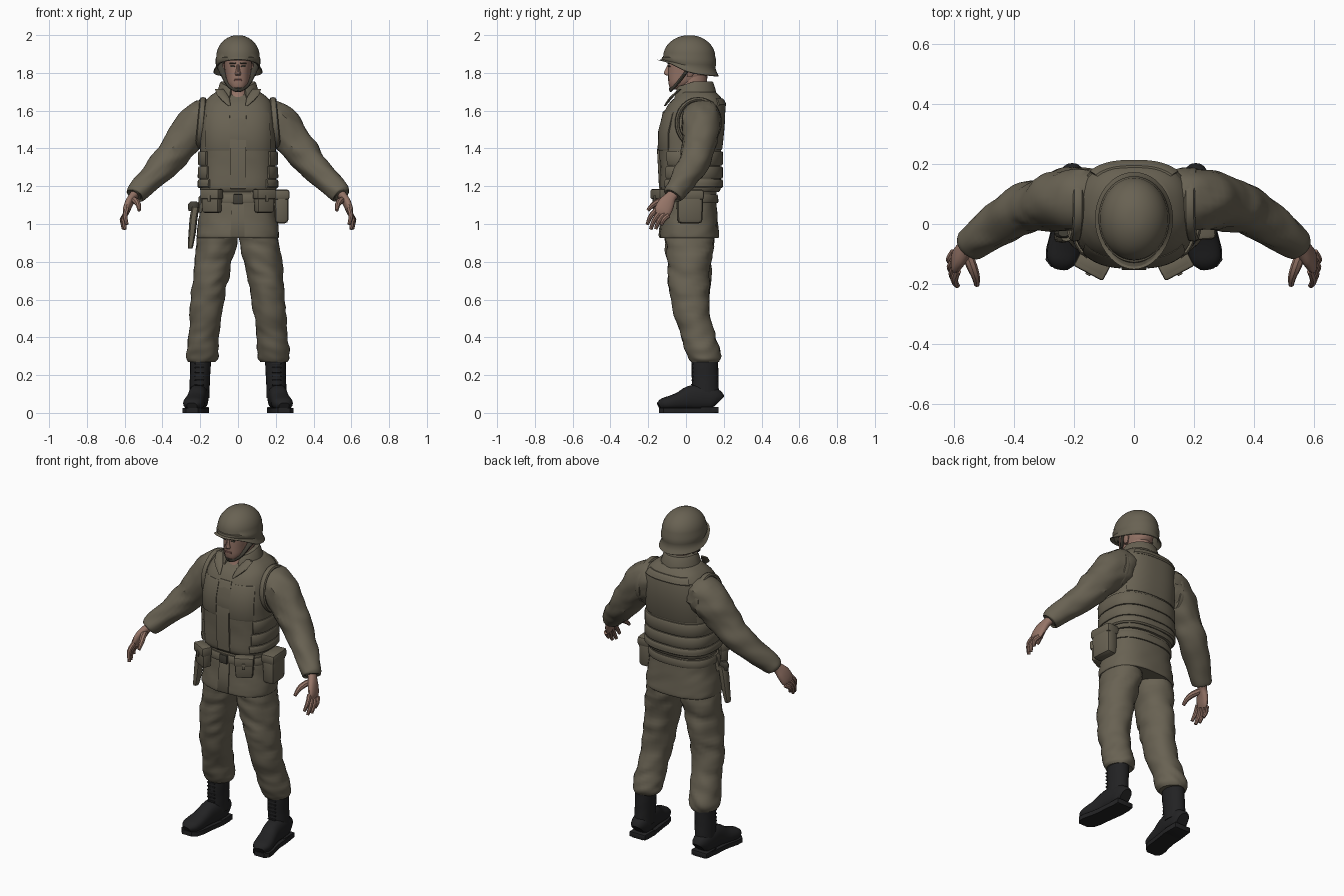
import bpy, bmesh, math
from mathutils import Vector, Matrix, noise

def material(name, c):
    m = bpy.data.materials.new(name)
    m.diffuse_color = (*c, 1)
    return m

OLIVE = material("olive cloth", (.140, .122, .086))
DARK = material("dark webbing", (.055, .050, .038))
SKIN = material("skin", (.30, .175, .135))
LIP = material("lip", (.20, .095, .08))
BLACK = material("black leather", (.016, .016, .017))

def finish(name, bm, mat):
    bmesh.ops.recalc_face_normals(bm, faces=bm.faces)
    me = bpy.data.meshes.new(name)
    bm.to_mesh(me)
    bm.free()
    me.materials.append(mat)
    ob = bpy.data.objects.new(name, me)
    bpy.context.collection.objects.link(ob)
    return ob

def skin_rings(bm, rings, closed=False, cap=True):
    vs = [[bm.verts.new(p) for p in r] for r in rings]
    n, m = len(vs[0]), len(vs)
    for i in range(m if closed else m - 1):
        a, b = vs[i], vs[(i + 1) % m]
        for j in range(n):
            k = (j + 1) % n
            bm.faces.new((a[j], a[k], b[k], b[j]))
    if cap and not closed:
        bm.faces.new(vs[0])
        bm.faces.new(vs[-1])

def catmull(s, steps):
    s = [Vector(q) for q in s]
    out = []
    for i in range(len(s) - 1):
        a, b, c, d = s[max(i - 1, 0)], s[i], s[i + 1], s[min(i + 2, len(s) - 1)]
        for k in range(steps):
            t = k / steps
            out.append(.5 * (2 * b + (c - a) * t + (2 * a - 5 * b + 4 * c - d) * t * t
                             + (3 * b - a - 3 * c + d) * t ** 3))
    return out + [s[-1]]

def sup(a, p):
    c, s = math.cos(a), math.sin(a)
    return math.copysign(abs(c) ** (2 / p), c), math.copysign(abs(s) ** (2 / p), s)

def loft(name, secs, mat, n=24, p=2, steps=3, fold=0, ref=None, side=1):
    """Sections are x, y, z, radius u, radius v; ref turns rings along the path."""
    secs = catmull(secs, steps)
    rings = []
    for i, q in enumerate(secs):
        c, u, v = Vector(q[:3]), Vector((1, 0, 0)), Vector((0, 1, 0))
        if ref:
            t = (Vector(secs[min(i + 1, len(secs) - 1)][:3]) - Vector(secs[max(i - 1, 0)][:3])).normalized()
            u = Vector(ref)
            u = (u - t * u.dot(t)).normalized()
            v = t.cross(u)
        ring = []
        for j in range(n):
            cx, cy = sup(math.tau * j / n, p)
            d = u * cx * q[3] + v * cy * q[4]
            w = c + d
            if fold:
                d *= 1 + fold * noise.noise(Vector((w.x * 11, w.y * 11, w.z * 24 + w.x * 12 + side * 5)))
            w = c + d
            ring.append((w.x * side, w.y, w.z))
        rings.append(ring)
    bm = bmesh.new()
    skin_rings(bm, rings)
    return finish(name, bm, mat)

def profile(secs):
    """Rows of z, front y, back y, half width -> function of height."""
    def f(z):
        z = min(max(z, secs[0][0]), secs[-1][0])
        for a, b in zip(secs, secs[1:]):
            if z <= b[0]:
                t = (z - a[0]) / (b[0] - a[0])
                f0, b0, w = (a[i] + (b[i] - a[i]) * t for i in (1, 2, 3))
                return (f0 + b0) / 2, w, (b0 - f0) / 2
    return f

def body(name, rows, mat, p, fold):
    return loft(name, [(0, (f + b) / 2, z, w, (b - f) / 2) for z, f, b, w in rows], mat, 40, p, 4, fold)

def band(name, prof, z0, z1, a0, a1, t, mat, p=2.6, tilt=0):
    full = a1 - a0 >= 360
    n = max(6, int((a1 - a0) / 6))
    e = min(.008, (z1 - z0) / 4)
    sect = [(z0, -.02), (z0, t * .6), (z0 + e, t), ((z0 + z1) / 2, t), (z1 - e, t), (z1, t * .6), (z1, -.02)]
    rings = []
    for i in range(n if full else n + 1):
        a = math.radians(a0 + (a1 - a0) * i / n)
        c, s = sup(a, p)
        ring = []
        for z, o in sect:
            cy, rx, ry = prof(z)
            ring.append((c * (rx + o), cy + s * (ry + o), z - tilt * max(0, -math.sin(a))))
        rings.append(ring)
    bm = bmesh.new()
    skin_rings(bm, rings, full)
    return finish(name, bm, mat)

def box(name, loc, size, mat, rz=0, bevel=.012, taper=1):
    bm = bmesh.new()
    bmesh.ops.create_cube(bm, size=1)
    for v in bm.verts:
        k = taper if v.co.z < 0 else 1
        v.co = Vector((v.co.x * size[0] * k, v.co.y * size[1] * k, v.co.z * size[2]))
    if bevel:
        bmesh.ops.bevel(bm, geom=bm.edges[:], offset=bevel, segments=2, affect='EDGES', profile=.5)
    bm.transform(Matrix.Translation(loc) @ Matrix.Rotation(math.radians(rz), 4, 'Z'))
    return finish(name, bm, mat)

# Vest and jacket skirt
VEST = [(1.17, -.125, .175, .195), (1.20, -.138, .185, .203), (1.30, -.138, .183, .2), (1.38, -.143, .185, .2),
        (1.48, -.145, .195, .2), (1.57, -.125, .205, .195), (1.63, -.095, .203, .183), (1.67, -.058, .185, .155),
        (1.70, -.03, .155, .115)]
SKIRT = [(.925, -.135, .17, .215), (.94, -.14, .175, .22), (1.02, -.132, .168, .21), (1.10, -.125, .162, .197),
         (1.15, -.12, .16, .192), (1.2, -.12, .165, .19)]
vest, skirt = profile(VEST), profile(SKIRT)
body("vest", VEST, OLIVE, 2.6, .015)
body("jacket_skirt", SKIRT, OLIVE, 2.4, .03)
band("vest_placket", vest, 1.18, 1.6, -97, -83, .010, OLIVE)
for i, (z0, z1) in enumerate([(1.19, 1.235), (1.24, 1.305), (1.31, 1.385)]):
    band(f"vest_waist_band_{i}", vest, z0, z1, -48 + i * 4, 228 - i * 4, .012, OLIVE)
band("vest_back_panel", vest, 1.395, 1.63, 38, 142, .006, OLIVE)
band("vest_yoke", vest, 1.625, 1.665, 45, 135, .012, OLIVE)
for a in (-82, -142):
    band("vest_chest_panel", vest, 1.39, 1.59, a, a + 44, .006, OLIVE)
band("belt", skirt, 1.11, 1.155, 0, 360, .010, OLIVE, 2.4)
box("belt_buckle", (0, -.137, 1.132), (.05, .014, .052), DARK, bevel=.004)
band("jacket_front_flap", skirt, .93, 1.11, -97, -84, .006, OLIVE, 2.4)

# Collar, neck and head
collar = profile([(1.62, -.085, .165, .125), (1.69, -.065, .155, .105), (1.755, -.045, .135, .085)])
band("collar", collar, 1.65, 1.755, -66, 246, .008, OLIVE, 2, .03)
loft("neck", [(0, .02, 1.63, .075, .092), (0, .03, 1.70, .064, .078), (0, .04, 1.80, .062, .075)], SKIN)
loft("head", [(0, -.052, 1.712, .022, .024), (0, -.042, 1.722, .04, .045), (0, -.018, 1.75, .058, .075),
              (0, .012, 1.79, .067, .107), (0, .02, 1.84, .073, .114), (0, .02, 1.90, .074, .112)], SKIN, 28, 2.3)
loft("nose", [(0, -.088, 1.845, .007, .008), (0, -.097, 1.815, .010, .015), (0, -.100, 1.795, .016, .018),
              (0, -.092, 1.785, .010, .010)], SKIN, 10)
box("mouth", (0, -.089, 1.762), (.042, .014, .010), LIP, bevel=.003)
for s in (1, -1):
    box("eye", (s * .028, -.089, 1.834), (.024, .009, .008), DARK, s * 12, .002)
    box("eyebrow", (s * .029, -.091, 1.852), (.034, .010, .008), DARK, s * 12, .002)
    loft("ear", [(.072, .02, 1.78, .008, .014), (.078, .025, 1.81, .010, .022), (.074, .025, 1.85, .008, .018)],
         SKIN, 10, side=s)
    loft("chin_strap", [(.096, .03, 1.85, .008, .02), (.078, -.01, 1.79, .007, .014), (.052, -.05, 1.74, .006, .012),
                        (.02, -.077, 1.714, .006, .012), (0, -.084, 1.71, .006, .012)],
         DARK, 8, ref=(0, 1, .3), side=s)
    loft("lapel", [(.10, -.03, 1.715, .022, .008), (.075, -.078, 1.67, .028, .010), (.045, -.112, 1.625, .006, .006)],
         OLIVE, 10, side=s)

# Helmet: dome, band ridge, flared rim dipping at the back
def helmet():
    rows = [(math.sin(k * math.pi / 18), 1.885 + .115 * math.cos(k * math.pi / 18), 0) for k in range(1, 10)]
    rows += [(1.03, 1.882, .15), (1.03, 1.868, .35), (1.0, 1.862, .45), (1.06, 1.86, .75), (1.13, 1.86, 1),
             (1.10, 1.857, 1), (.95, 1.865, .8), (.90, 1.89, 0)]
    rings = []
    for r, z, k in rows:
        ring = []
        for j in range(40):
            a = math.tau * j / 40
            s = math.sin(a)
            dip = .03 + .035 * math.tanh(2 * (s + .45)) + .012 * s
            ring.append((r * .115 * math.cos(a), .017 + r * .138 * s - max(0, -s) ** 3 * .012 * k, z - dip * k))
        rings.append(ring)
    bm = bmesh.new()
    skin_rings(bm, rings)
    return finish("helmet", bm, OLIVE)
helmet()

for s in (1, -1):
    # Sleeves and the vest rims around the armholes
    loft("sleeve", [(.11, .08, 1.555, .09, .09), (.18, .083, 1.55, .105, .108), (.25, .077, 1.49, .10, .104),
                    (.31, .065, 1.415, .088, .092), (.37, .05, 1.34, .08, .082), (.45, .0, 1.255, .07, .07),
                    (.515, -.045, 1.19, .06, .06), (.545, -.066, 1.16, .055, .053), (.55, -.07, 1.154, .042, .04)],
         OLIVE, 26, steps=5, fold=.13, ref=(0, 1, 0), side=s)
    rings = []
    for i in range(32):
        a = math.tau * i / 32
        c, d = math.cos(a), math.sin(a)
        rings.append([(s * (.197 - .012 * d + .018 * math.cos(b)), .065 + c * (.112 + .012 * math.sin(b)),
                       1.535 + d * (.125 + .012 * math.sin(b))) for b in [math.tau * k / 8 for k in range(8)]])
    bm = bmesh.new()
    skin_rings(bm, rings, True)
    finish("armhole_rim", bm, OLIVE)

    # Hands
    loft("palm", [(.535, -.055, 1.17, .03, .025), (.556, -.08, 1.145, .030, .022), (.577, -.103, 1.11, .043, .021),
                  (.592, -.122, 1.07, .045, .018), (.596, -.13, 1.05, .036, .012)],
         SKIN, 16, ref=(0, 1, -.55), side=s, p=2.3)
    tips = [(.588, -.205, .998), (.598, -.187, .972), (.606, -.16, .974), (.608, -.13, .995)]
    for i, tip in enumerate(tips):
        k = Vector((.588 + i * .004, -.156 + i * .021, 1.078 - i * .011))
        m = (k + Vector(tip)) / 2 + Vector((.010, -.006, .004))
        loft("finger", [(*k, .013, .013), (*m, .0125, .0125), (*tip, .009, .009)], SKIN, 8, ref=(1, 0, 0), side=s)
    loft("thumb", [(.56, -.09, 1.13, .018, .018), (.540, -.14, 1.12, .018, .017), (.527, -.175, 1.10, .014, .014),
                   (.523, -.203, 1.072, .009, .009)], SKIN, 8, ref=(1, 0, 0), side=s)

    # Trouser legs, bloused over the boots
    loft("trouser_leg", [(.10, .02, 1.0, .10, .125), (.113, .02, .9, .108, .128), (.130, .017, .8, .10, .118),
                         (.147, .017, .7, .094, .112), (.160, .022, .6, .089, .100), (.171, .036, .5, .084, .094),
                         (.178, .062, .42, .081, .092), (.187, .085, .34, .084, .092), (.190, .097, .292, .084, .085),
                         (.192, .1, .27, .072, .074)], OLIVE, 28, steps=5, fold=.11, side=s)

    # Boots
    loft("boot_shaft", [(.205, .105, .08, .054, .07), (.203, .103, .14, .053, .07), (.2, .1, .22, .054, .07),
                        (.198, .1, .3, .056, .07)], BLACK, 20, fold=.04, side=s)
    foot = [(.172, .205, .032, .10), (.15, .206, .048, .13), (.08, .21, .053, .15), (.02, .216, .050, .142),
            (-.03, .224, .051, .112), (-.08, .233, .055, .092), (-.12, .24, .050, .078), (-.143, .244, .028, .056)]
    loft("boot_foot", [(x, y, (h + .015) / 2, w, (h - .015) / 2) for y, x, w, h in foot],
         BLACK, 20, 2.4, ref=(1, 0, 0), side=s)
    edge = [(x + w + .004, y) for y, x, w, h in foot] + [(x - w - .004, y) for y, x, w, h in foot[::-1]]
    bm = bmesh.new()
    skin_rings(bm, [[(s * x, y, z) for x, y in edge] for z in (0, .026)])
    finish("boot_sole", bm, BLACK)
    box("boot_heel", (s * .207, .125, .016), (.106, .095, .032), BLACK, bevel=.005)
    for i in range(6):
        box("boot_lace", (s * .204, .034 - .002 * (i == 0), .15 + i * .022), (.05, .012, .008), BLACK, bevel=.003)

    # Front ammunition pouches with flaps
    box("ammo_pouch", (s * .138, -.135, 1.122), (.105, .055, .125), OLIVE, s * 28, .012, .92)
    box("pouch_flap", (s * .139, -.138, 1.158), (.110, .060, .052), OLIVE, s * 28, .008)
    box("pouch_clasp", (s * .153, -.166, 1.135), (.018, .008, .034), OLIVE, s * 28, .003)

# Canteen on one hip, knife sheath on the other
box("canteen_cover", (.227, .02, 1.09), (.078, .14, .175), OLIVE, 4, .022, .95)
box("canteen_flap", (.227, .02, 1.155), (.084, .146, .055), OLIVE, 4, .014)
loft("sheath", [(-.225, -.03, 1.09, .020, .028), (-.235, -.033, 1.03, .021, .030), (-.243, -.036, .95, .019, .026),
                (-.252, -.04, .88, .014, .02), (-.253, -.04, .87, .008, .012)], OLIVE, 12, 2.6)
loft("knife_handle", [(-.236, -.03, 1.07, .026, .016), (-.236, -.03, 1.10, .030, .018), (-.234, -.03, 1.118, .018, .012)],
     DARK, 10)
band("sheath_hanger", skirt, 1.06, 1.15, 186, 200, .016, OLIVE, 2.4)

# Smooth shading with crisp edges
bpy.ops.object.select_all(action='SELECT')
bpy.context.view_layer.objects.active = bpy.context.selected_objects[0]
bpy.ops.object.shade_smooth_by_angle(angle=math.radians(38))
